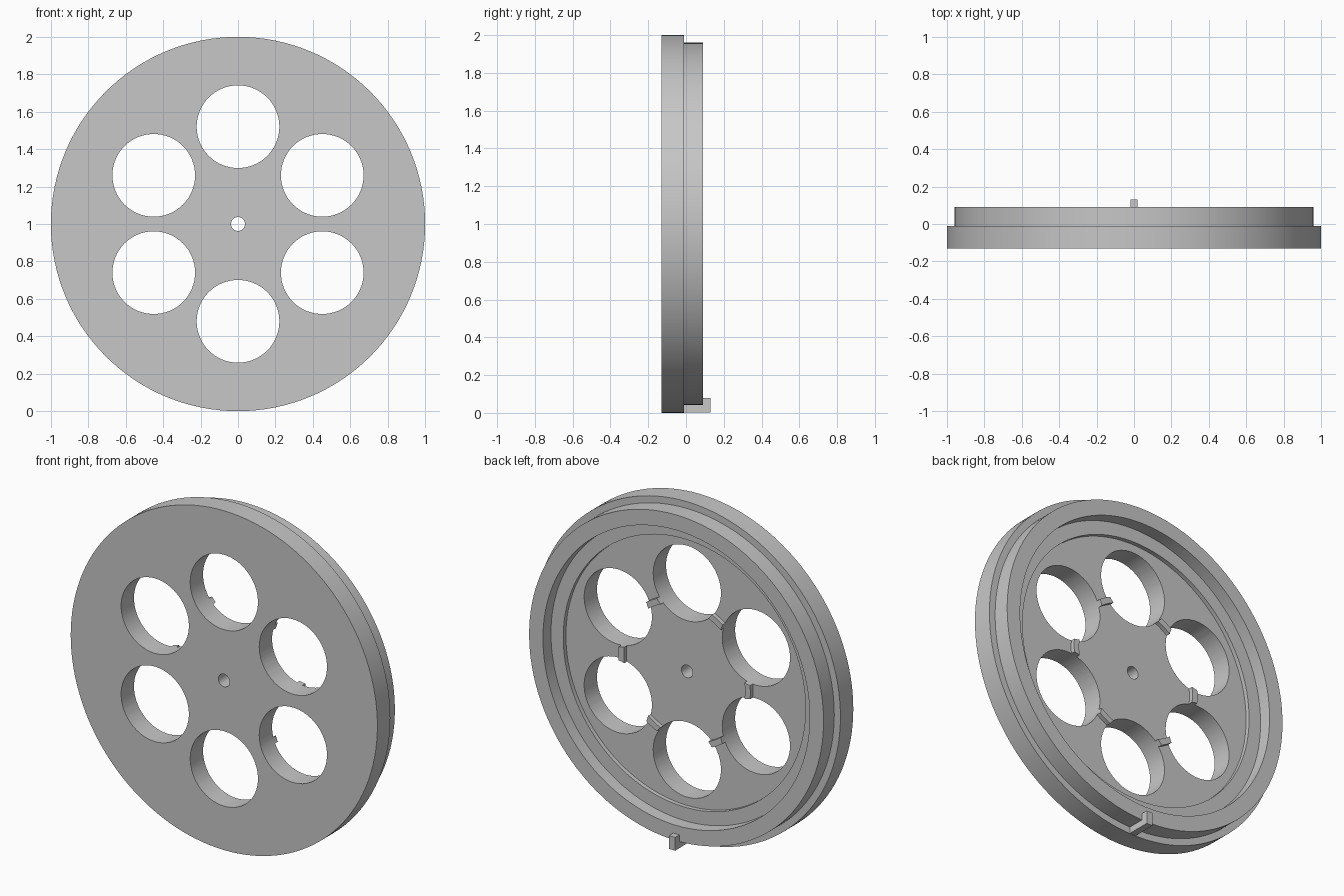
import bpy
import bmesh
import math
from mathutils import Matrix, Vector

cube = bpy.data.objects.get("Cube")
if cube:
    bpy.data.objects.remove(cube, do_unlink=True)

SEGMENTS = 128
CENTRE = Vector((0, 0, 1))

# Single grey finish
grey = bpy.data.materials.new("light_grey")
grey.use_nodes = True
colour = (0.57, 0.57, 0.57, 1)
grey.diffuse_color = colour
grey.node_tree.nodes["Principled BSDF"].inputs["Base Color"].default_value = colour


def make_object(name, bm):
    bmesh.ops.recalc_face_normals(bm, faces=bm.faces)
    mesh = bpy.data.meshes.new(name)
    bm.to_mesh(mesh)
    bm.free()
    obj = bpy.data.objects.new(name, mesh)
    obj.data.materials.append(grey)
    bpy.context.collection.objects.link(obj)
    return obj


def activate(obj):
    bpy.ops.object.select_all(action="DESELECT")
    obj.select_set(True)
    bpy.context.view_layer.objects.active = obj


def lathe(name, profile):
    """Turn a closed (radius, y) profile about the wheel axle."""
    bm = bmesh.new()
    rings = []
    for i in range(SEGMENTS):
        a = math.tau * i / SEGMENTS
        rings.append([bm.verts.new(CENTRE + Vector((r * math.cos(a), y, r * math.sin(a))))
                      for r, y in profile])
    n = len(profile)
    for i in range(SEGMENTS):
        here, there = rings[i], rings[(i + 1) % SEGMENTS]
        for j in range(n):
            k = (j + 1) % n
            bm.faces.new((here[j], here[k], there[k], there[j]))
    return make_object(name, bm)


# Wheel body: front disc, rear flange, recessed web, inner rib, axle bore
FRONT, WEB, LEDGE, FLANGE = -0.13, -0.01, 0.015, 0.09
wheel = lathe("wheel_body", [
    (0.037, FRONT), (1, FRONT), (1, WEB), (0.96, WEB), (0.96, FLANGE),
    (0.87, FLANGE), (0.87, LEDGE), (0.79, LEDGE), (0.79, WEB),
    (0.43, WEB), (0.43, LEDGE), (0.395, LEDGE), (0.395, WEB), (0.037, WEB),
])

# Six round lightening holes, the first at the top
bm = bmesh.new()
for i in range(6):
    a = math.radians(90 + 60 * i)
    spot = CENTRE + Vector((math.cos(a), 0, math.sin(a))) * 0.52
    bmesh.ops.create_cone(
        bm, cap_ends=True, segments=64, radius1=0.221, radius2=0.221, depth=0.6,
        matrix=Matrix.Translation(spot) @ Matrix.Rotation(math.pi / 2, 4, "X"))
cutter = make_object("hole_cutter", bm)
cutter.hide_render = True

cut = wheel.modifiers.new("holes", "BOOLEAN")
cut.operation = "DIFFERENCE"
cut.solver = "EXACT"
cut.object = cutter
activate(wheel)
bpy.ops.object.modifier_apply(modifier=cut.name)
bpy.data.objects.remove(cutter, do_unlink=True)
activate(wheel)
bpy.ops.object.shade_smooth_by_angle(angle=math.radians(30))

# L-shaped catch under the flange: extruded side profile
bm = bmesh.new()
outline = [(WEB - 0.01, 0.002), (0.13, 0.002), (0.13, 0.08),
           (FLANGE, 0.08), (FLANGE, 0.042), (WEB - 0.01, 0.042)]
side = bm.faces.new([bm.verts.new((-0.02, y, z)) for y, z in outline])
grown = bmesh.ops.extrude_face_region(bm, geom=[side])
bmesh.ops.translate(bm, vec=(0.04, 0, 0),
                    verts=[v for v in grown["geom"] if isinstance(v, bmesh.types.BMVert)])
make_object("rear_catch", bm)
